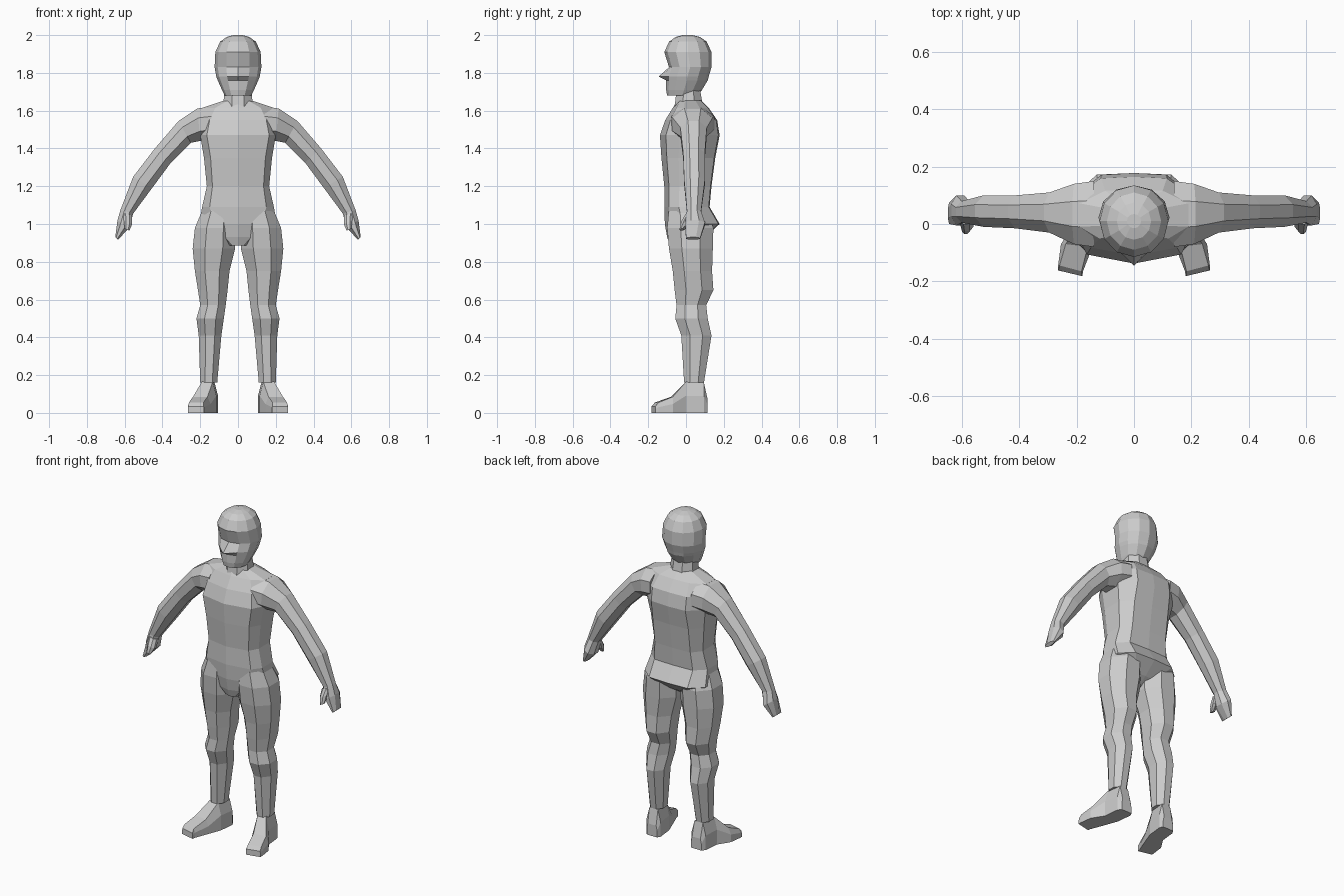
import bpy, bmesh, math
from mathutils import Vector

cube = bpy.data.objects.get("Cube")
if cube:
    bpy.data.objects.remove(cube, do_unlink=True)

clay = bpy.data.materials.new("clay_grey")
clay.use_nodes = True
clay.diffuse_color = (0.6, 0.6, 0.6, 1)
clay.node_tree.nodes["Principled BSDF"].inputs["Base Color"].default_value = (0.6, 0.6, 0.6, 1)


def loft(name, rings, mirrored=False):
    """Skin a list of equal rings, cap both ends; optionally mirror across x."""
    bm = bmesh.new()
    loops = [[bm.verts.new(p) for p in ring] for ring in rings]
    for low, high in zip(loops, loops[1:]):
        n = len(low)
        for i in range(n):
            j = (i + 1) % n
            bm.faces.new((low[i], low[j], high[j], high[i]))
    bm.faces.new(loops[0])
    bm.faces.new(loops[-1])
    bmesh.ops.recalc_face_normals(bm, faces=bm.faces)
    mesh = bpy.data.meshes.new(name)
    bm.to_mesh(mesh)
    bm.free()
    mesh.materials.append(clay)
    obj = bpy.data.objects.new(name, mesh)
    bpy.context.collection.objects.link(obj)
    if mirrored:
        mod = obj.modifiers.new("mirror", 'MIRROR')
        mod.use_bisect_axis[0] = False
        mod.use_mirror_merge = False
    return obj


def octagon(centre, u, v):
    """Flat-sided eight point ring reaching centre +-u and +-v."""
    k = 1 / math.cos(math.pi / 8)
    angles = [(i + 0.5) * math.pi / 4 for i in range(8)]
    return [centre + u * math.cos(a) * k + v * math.sin(a) * k for a in angles]


def level_octagon(z, x0, x1, y0, y1):
    centre = Vector(((x0 + x1) / 2, (y0 + y1) / 2, z))
    return octagon(centre, Vector(((x1 - x0) / 2, 0, 0)), Vector((0, (y1 - y0) / 2, 0)))


# Torso: height, front, back, front corner, side and back corner widths
def torso_ring(z, front, back, xf, xs, xb):
    d = back - front
    half = [(xf, front + 0.1 * d), (xs, front + 0.32 * d),
            (xs, back - 0.25 * d), (xb, back - 0.02 * d)]
    right = [(-x, y) for x, y in reversed(half)]
    return [(x, y, z) for x, y in [(0, front)] + half + [(0, back)] + right]


loft("torso", [torso_ring(*r) for r in (
    (.885, -.085, .03, .03, .05, .03),
    (.93, -.1, .1, .07, .1, .07),
    (1, -.112, .178, .13, .205, .13),
    (1.09, -.115, .125, .15, .19, .13),
    (1.2, -.115, .135, .135, .165, .12),
    (1.35, -.13, .155, .145, .18, .12),
    (1.47, -.138, .178, .165, .2, .115),
    (1.55, -.11, .165, .15, .205, .115),
    (1.615, -.07, .12, .12, .19, .1),
    (1.655, -.045, .08, .05, .07, .05))])

# Neck
loft("neck", [level_octagon(1.62, -.08, .08, -.06, .09),
              level_octagon(1.71, -.07, .07, -.05, .075)])


# Head: twelve sided rings, with the front point pulled out for the nose
def head_ring(z, rx, front, back, nose=0):
    ring = []
    for i in range(12):
        a = i * math.pi / 6
        y = (front + back) / 2 - math.cos(a) * (back - front) / 2
        ring.append((math.sin(a) * rx, y - (nose if i == 0 else 0), z))
    return ring


loft("head", [head_ring(*r) for r in (
    (1.68, .07, -.1, .06),
    (1.71, .085, -.105, .085),
    (1.76, .107, -.105, .115),
    (1.78, .115, -.105, .12, .04),
    (1.83, .124, -.09, .135),
    (1.91, .12, -.115, .135),
    (1.965, .095, -.09, .11),
    (1.99, .06, -.055, .075),
    (2, .025, -.015, .035))])

# Legs: height, inner, outer, front, back
loft("legs", [level_octagon(*r) for r in (
    (.16, .11, .2, -.01, .095),
    (.41, .088, .208, -.025, .135),
    (.5, .075, .22, -.057, .115),
    (.57, .065, .2, -.05, .107),
    (.65, .055, .212, -.06, .145),
    (.75, .045, .228, -.07, .138),
    (.87, .015, .24, -.09, .142),
    (.98, .015, .228, -.1, .145),
    (1.08, .03, .186, -.09, .11))], mirrored=True)


# Feet: y, inner, outer, height, narrowing of the top
def foot_ring(y, x0, x1, h, taper, skew):
    w = (x1 - x0) * taper
    return [(x0, y, 0), (x1, y + skew, 0), (x1, y + skew, h * 0.55),
            (x1 - w, y + skew, h), (x0 + w, y, h), (x0, y, h * 0.55)]


loft("feet", [foot_ring(*r) for r in (
    (.115, .115, .185, .07, .1, 0),
    (.095, .105, .2, .16, .2, 0),
    (0, .115, .21, .165, .2, 0),
    (-.08, .145, .255, .085, .15, .01),
    (-.165, .178, .265, .055, .06, .02),
    (-.182, .18, .265, .035, .02, .02))], mirrored=True)


# Arms and hands: upper edge, lower edge, front, back
def arm_ring(ux, uz, lx, lz, front, back):
    upper, lower = Vector((ux, 0, uz)), Vector((lx, 0, lz))
    centre = (upper + lower) / 2 + Vector((0, (front + back) / 2, 0))
    return octagon(centre, (upper - lower) / 2, Vector((0, (back - front) / 2, 0)))


loft("arms", [arm_ring(*r) for r in (
    (.14, 1.62, .14, 1.45, -.08, .15),
    (.215, 1.612, .2, 1.44, -.07, .14),
    (.315, 1.545, .25, 1.43, -.03, .11),
    (.44, 1.4, .355, 1.325, -.015, .1),
    (.555, 1.25, .455, 1.19, -.01, .1),
    (.622, 1.075, .555, 1.055, .005, .08),
    (.638, 1.02, .575, .98, -.005, .1),
    (.65, .93, .635, .917, 0, .075))], mirrored=True)

# Thumbs
loft("thumbs", [arm_ring(*r) for r in (
    (.61, 1.06, .56, 1.045, 0, .04),
    (.605, 1.02, .56, 1, -.025, .03),
    (.6, .975, .575, .965, -.035, -.01))], mirrored=True)
